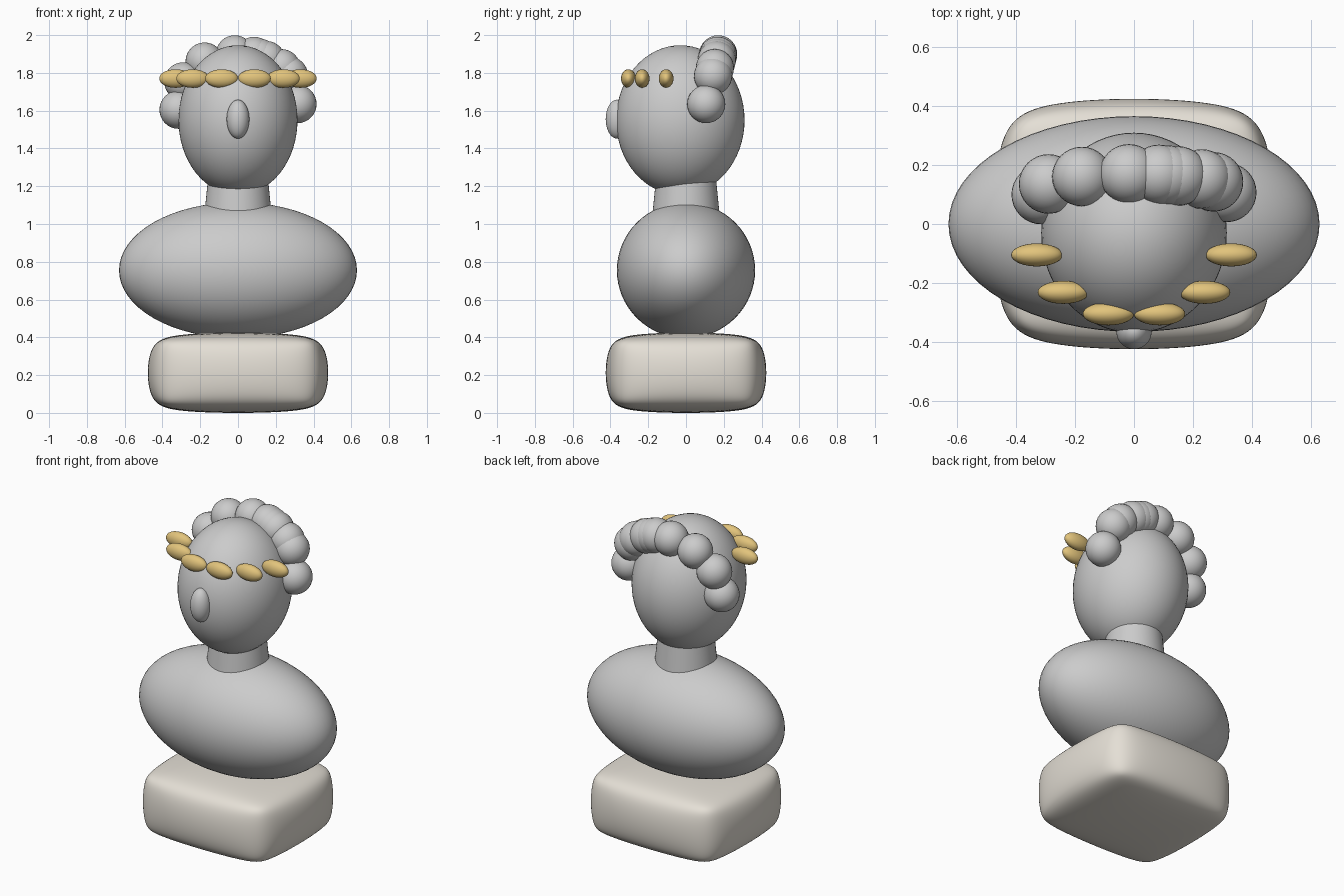
import bpy

if "Cube" in bpy.data.objects:
    bpy.data.objects.remove(bpy.data.objects["Cube"])


def material(name, rgb):
    m = bpy.data.materials.new(name)
    m.diffuse_color = (*rgb, 1)
    m.use_nodes = True
    m.node_tree.nodes["Principled BSDF"].inputs["Base Color"].default_value = m.diffuse_color
    return m


gold = material("gold", (0.76, 0.55, 0.2))
stone = material("warm_stone", (0.78, 0.74, 0.67))


def ellipsoid(name, loc, radii, mat=None, seg=48):
    bpy.ops.mesh.primitive_uv_sphere_add(segments=seg, ring_count=seg // 2, radius=1, location=loc)
    ob = bpy.context.object
    ob.name = name
    ob.scale = radii
    bpy.ops.object.shade_smooth()
    if mat:
        ob.data.materials.append(mat)
    return ob


# plinth: softened block, chamfered and subdivided, then fitted to size
bpy.ops.mesh.primitive_cube_add(size=1)
plinth = bpy.context.object
plinth.name = "plinth"
bevel = plinth.modifiers.new("bevel", "BEVEL")
bevel.width = 0.15
bevel.segments = 1
sub = plinth.modifiers.new("subdivision", "SUBSURF")
sub.levels = sub.render_levels = 4
bpy.ops.object.modifier_apply(modifier="bevel")
bpy.ops.object.modifier_apply(modifier="subdivision")
bpy.ops.object.shade_smooth()
size = [max(v.co[i] for v in plinth.data.vertices) * 2 for i in range(3)]
plinth.scale = (0.955 / size[0], 0.85 / size[1], 0.425 / size[2])
plinth.location = (0, 0, 0.2125)
plinth.data.materials.append(stone)

# shoulders, neck, head and nose
ellipsoid("shoulders", (0, 0, 0.755), (0.63, 0.366, 0.36), seg=64)
bpy.ops.mesh.primitive_cone_add(vertices=48, radius1=0.185, radius2=0.155, depth=0.3, location=(0, 0, 1.13))
bpy.context.object.name = "neck"
bpy.ops.object.shade_smooth_by_angle()
ellipsoid("head", (0, -0.03, 1.55), (0.315, 0.34, 0.396), seg=64)
ellipsoid("nose", (0, -0.365, 1.555), (0.06, 0.06, 0.103))

# curls: arch of balls over the back of the head, leaning back as it rises
curls = [(-0.315, 1.605), (-0.29, 1.755), (-0.177, 1.86), (-0.017, 1.898), (0.085, 1.89),
         (0.115, 1.88), (0.15, 1.868), (0.23, 1.825), (0.27, 1.785), (0.315, 1.635)]
for i, (x, z) in enumerate(curls):
    ellipsoid(f"curl_{i + 1}", (x, 0.1 + 0.24 * (z - 1.605), z), (0.101, 0.101, 0.101), seg=32)

# wreath: three gold leaves on each side of the brow
for side, label in ((-1, "left"), (1, "right")):
    for i, (x, y) in enumerate([(0.087, -0.305), (0.24, -0.232), (0.33, -0.105)]):
        ellipsoid(f"leaf_{label}_{i + 1}", (side * x, y, 1.77), (0.087, 0.039, 0.049), gold, 32)
